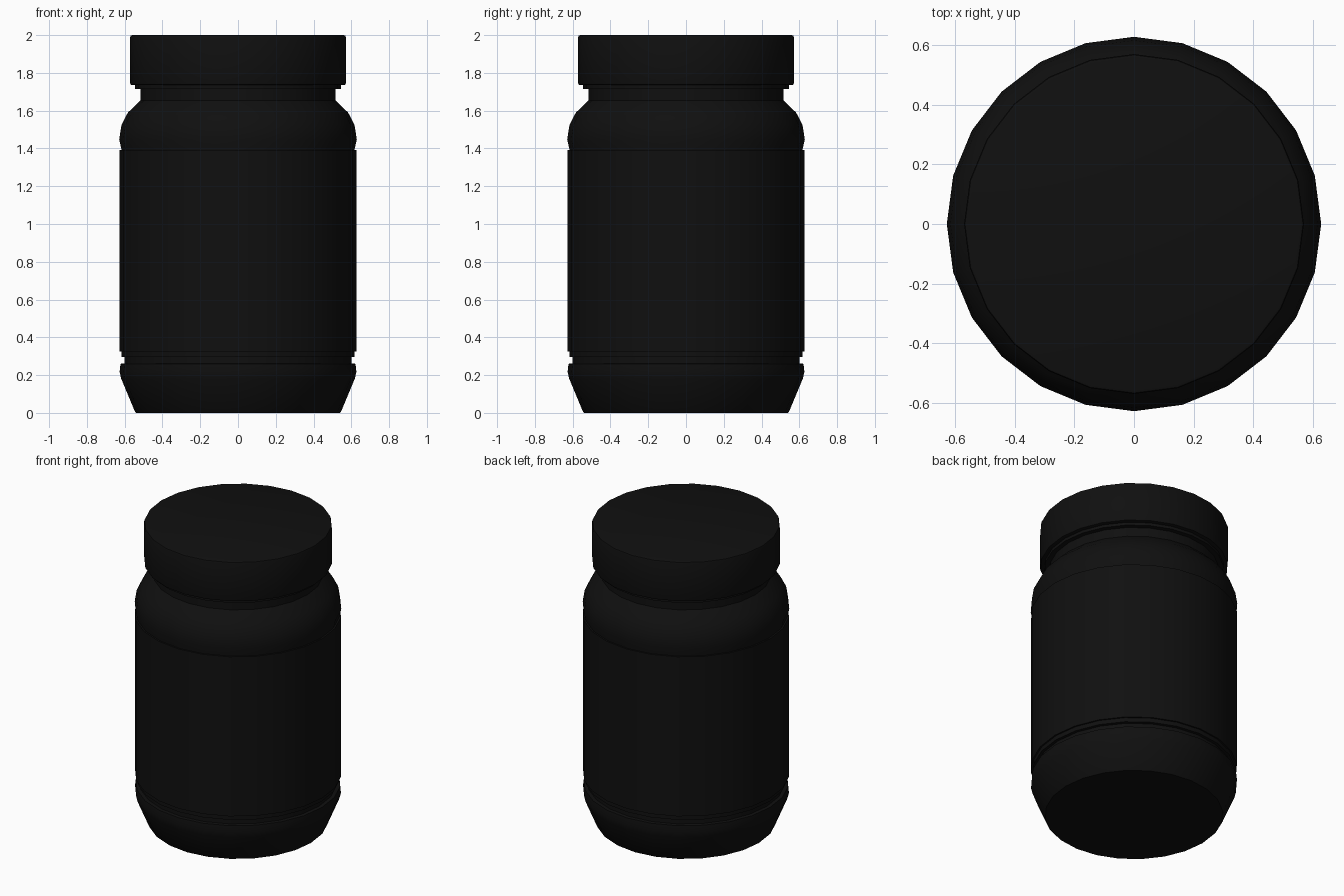
import bpy, bmesh, math

if "Cube" in bpy.data.objects:
    bpy.data.objects.remove(bpy.data.objects["Cube"])

SIDES = 24

black = bpy.data.materials.new("black_plastic")
black.diffuse_color = (0.005, 0.005, 0.005, 1)
black.use_nodes = True
black.node_tree.nodes["Principled BSDF"].inputs["Base Color"].default_value = black.diffuse_color


def lathe(name, profile):
    """Revolve (radius, z) points about z; flat n-gon caps close both ends."""
    bm = bmesh.new()
    rings = []
    for r, z in profile:
        rings.append([bm.verts.new((r * math.cos(math.tau * i / SIDES),
                                    r * math.sin(math.tau * i / SIDES), z))
                      for i in range(SIDES)])
    for a, b in zip(rings, rings[1:]):
        for i in range(SIDES):
            j = (i + 1) % SIDES
            bm.faces.new((a[i], a[j], b[j], b[i]))
    bm.faces.new(rings[0][::-1])
    bm.faces.new(rings[-1])
    mesh = bpy.data.meshes.new(name)
    bm.to_mesh(mesh)
    bm.free()
    mesh.materials.append(black)
    obj = bpy.data.objects.new(name, mesh)
    bpy.context.collection.objects.link(obj)
    bpy.ops.object.select_all(action='DESELECT')
    obj.select_set(True)
    bpy.context.view_layer.objects.active = obj
    bpy.ops.object.shade_smooth_by_angle(angle=math.radians(30))
    return obj


# Jar: tapered foot, groove, straight wall, rounded shoulder and neck
lathe("jar_body", [
    (0.54, 0), (0.545, 0.005), (0.618, 0.18), (0.627, 0.217), (0.622, 0.26),
    (0.60, 0.262), (0.60, 0.295), (0.617, 0.297), (0.617, 1.395),
    (0.629, 1.448), (0.617, 1.524), (0.583, 1.59), (0.515, 1.655), (0.515, 1.73)])

# Wrap-around label band
lathe("label_band", [(0.615, 0.325), (0.627, 0.325), (0.627, 1.393), (0.615, 1.393)])

# Tamper ring under the lid
lathe("lid_ring", [(0.51, 1.716), (0.545, 1.716), (0.545, 1.745), (0.51, 1.745)])

# Lid with slightly softened rims
lathe("lid", [(0.56, 1.735), (0.568, 1.738), (0.571, 1.746),
              (0.571, 1.989), (0.568, 1.997), (0.56, 2.0)])
